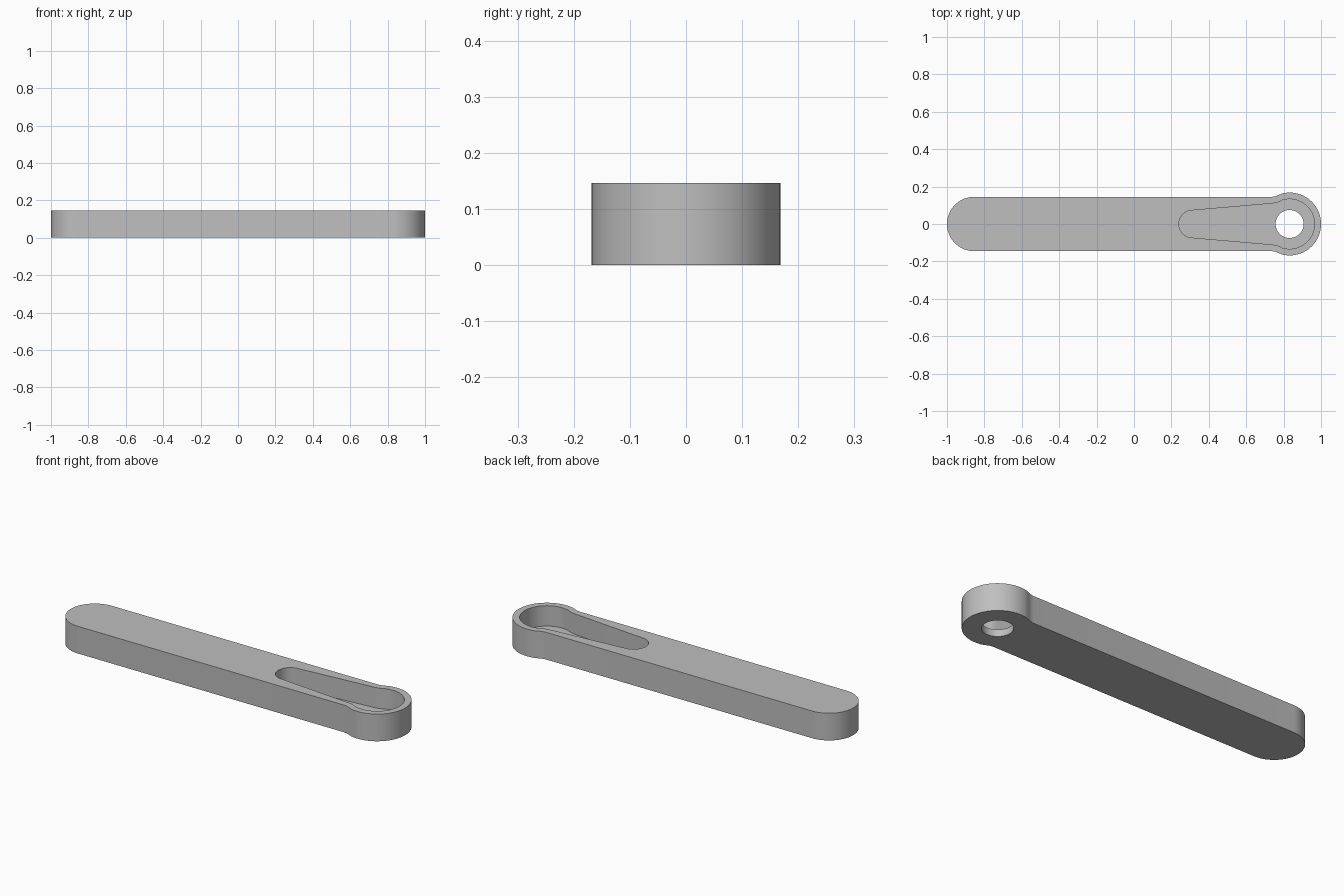
import bpy, bmesh
from math import cos, sin, pi, radians, acos

if "Cube" in bpy.data.objects:
    bpy.data.objects.remove(bpy.data.objects["Cube"], do_unlink=True)

HEIGHT, FLOOR = 0.147, 0.037
EYE_X = 0.832

grey = bpy.data.materials.new("plain grey")
grey.use_nodes = True
colour = (0.52, 0.52, 0.52, 1)
grey.diffuse_color = colour
grey.node_tree.nodes["Principled BSDF"].inputs["Base Color"].default_value = colour


def arc(cx, radius, start, end, steps):
    """Points on an arc centred on the x axis, angles in radians."""
    return [(cx + radius * cos(start + (end - start) * i / steps),
             radius * sin(start + (end - start) * i / steps))
            for i in range(steps + 1)]


def prism(name, outline, z0, z1):
    """Extrude a closed outline from z0 to z1."""
    bm = bmesh.new()
    base = bm.faces.new([bm.verts.new((x, y, z0)) for x, y in outline])
    top = bmesh.ops.extrude_face_region(bm, geom=[base])["geom"]
    bmesh.ops.translate(bm, vec=(0, 0, z1 - z0),
                        verts=[v for v in top if isinstance(v, bmesh.types.BMVert)])
    bmesh.ops.recalc_face_normals(bm, faces=bm.faces[:])
    mesh = bpy.data.meshes.new(name)
    bm.to_mesh(mesh)
    bm.free()
    mesh.materials.append(grey)
    obj = bpy.data.objects.new(name, mesh)
    bpy.context.collection.objects.link(obj)
    return obj


def keyhole(end_x, end_r, eye_r, neck):
    """Round small end at left, larger round eye at right, joined by a neck."""
    a = acos(-0.04 / eye_r)
    eye = arc(EYE_X, eye_r, -a, a, 56)
    tail = arc(end_x, end_r, pi / 2, 3 * pi / 2, 40)
    return eye + neck + tail + [(x, -y) for x, y in reversed(neck)]


# Arm body with the eye swelling out of one end
arm = prism("lever_arm", keyhole(-0.855, 0.145, 0.168,
            [(0.77, 0.154), (0.755, 0.148), (0.735, 0.145)]), 0, HEIGHT)

# Tapered pocket open at the top, and the hole through its floor
pocket = prism("pocket_cutter", keyhole(0.313, 0.073, 0.133,
               [(0.775, 0.118), (0.76, 0.113), (0.74, 0.110)]), FLOOR, HEIGHT + 0.1)
hole = prism("hole_cutter", arc(EYE_X, 0.075, 0, 2 * pi, 48)[:-1], -0.1, HEIGHT)

bpy.context.view_layer.objects.active = arm
for cutter in (pocket, hole):
    mod = arm.modifiers.new(cutter.name, "BOOLEAN")
    mod.operation, mod.solver, mod.object = "DIFFERENCE", "EXACT", cutter
    bpy.ops.object.modifier_apply(modifier=mod.name)
    bpy.data.objects.remove(cutter, do_unlink=True)

# Smooth round walls, sharp rims
bpy.ops.object.select_all(action="DESELECT")
arm.select_set(True)
bpy.ops.object.shade_smooth_by_angle(angle=radians(30))
